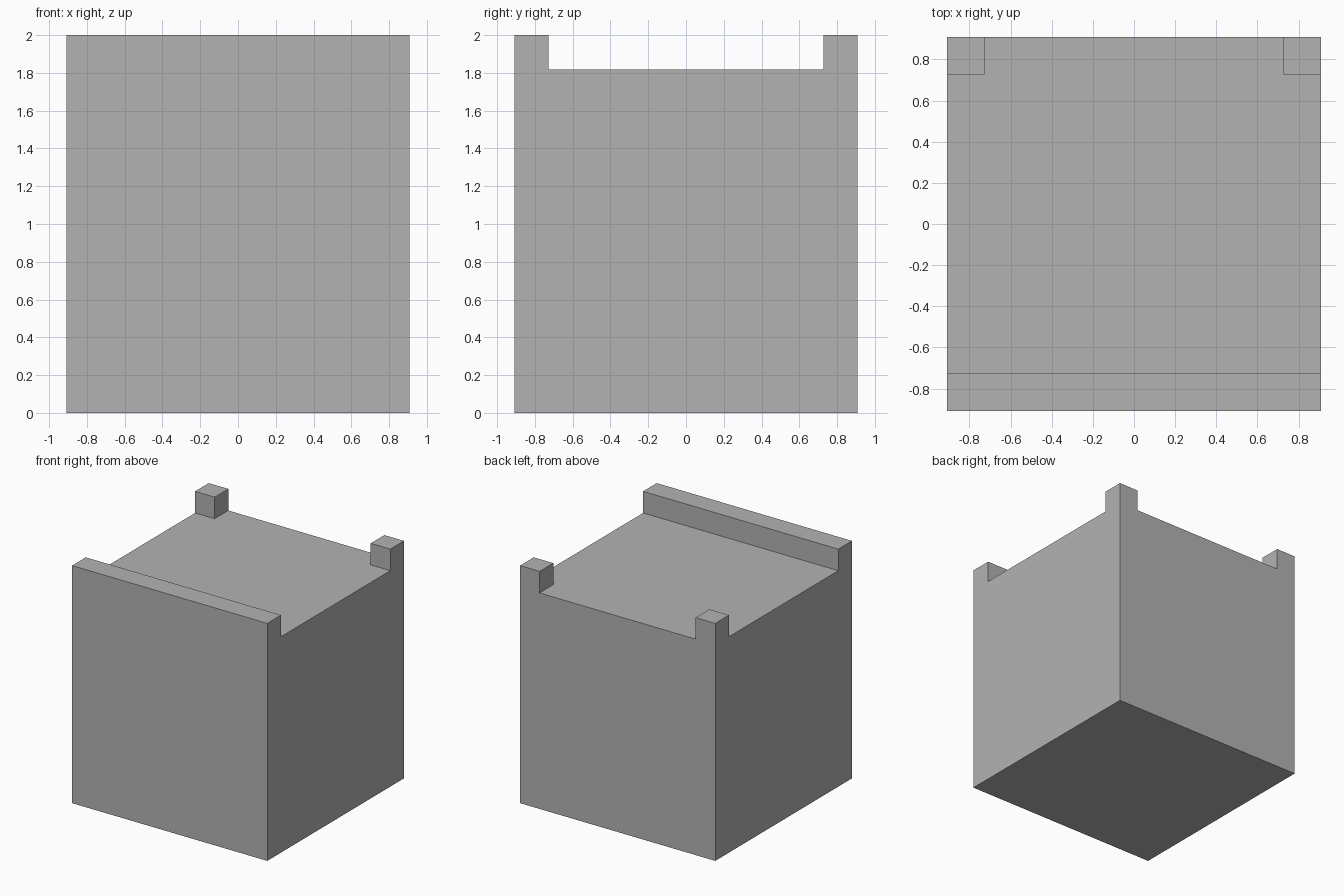
import bpy, bmesh
from mathutils import Vector, Matrix

if "Cube" in bpy.data.objects:
    bpy.data.objects.remove(bpy.data.objects["Cube"])

U = 2 / 11           # grid unit: the block is 10 x 10 x 11 units
HALF = 5 * U
INNER = 4 * U
TOP = 10 * U

bm = bmesh.new()

# Solid block standing on the ground
bmesh.ops.create_cube(bm, size=TOP, matrix=Matrix.Translation((0, 0, TOP / 2)))

# Cut border strips, one unit in from each side
for axis in (Vector((1, 0, 0)), Vector((0, 1, 0))):
    for s in (-1, 1):
        bmesh.ops.bisect_plane(bm, geom=bm.verts[:] + bm.edges[:] + bm.faces[:],
                               dist=1e-5, plane_co=axis * s * INNER, plane_no=axis)


def is_raised(face):
    c = face.calc_center_median()
    on_top = c.z > TOP - 1e-4
    front_ridge = c.y < -INNER
    rear_post = c.y > INNER and abs(c.x) > INNER
    return on_top and (front_ridge or rear_post)


# Raise the front ridge and the two rear corner posts
raised = [f for f in bm.faces if is_raised(f)]
result = bmesh.ops.extrude_face_region(bm, geom=raised)
new_verts = [g for g in result["geom"] if isinstance(g, bmesh.types.BMVert)]
old = [f for f in raised if f.is_valid and f not in result["geom"]]
if old:
    bmesh.ops.delete(bm, geom=old, context='FACES')
bmesh.ops.translate(bm, verts=new_verts, vec=(0, 0, U))

# Merge flat regions back into single faces
bmesh.ops.dissolve_limit(bm, angle_limit=0.01, verts=bm.verts[:], edges=bm.edges[:])
bmesh.ops.recalc_face_normals(bm, faces=bm.faces[:])

mesh = bpy.data.meshes.new("block_with_ridge_and_posts")
bm.to_mesh(mesh)
bm.free()

# Darker grey
grey = bpy.data.materials.new("dark_grey")
grey.diffuse_color = (0.45, 0.45, 0.45, 1)
grey.use_nodes = True
grey.node_tree.nodes["Principled BSDF"].inputs["Base Color"].default_value = grey.diffuse_color
mesh.materials.append(grey)

obj = bpy.data.objects.new("block_with_ridge_and_posts", mesh)
bpy.context.collection.objects.link(obj)
